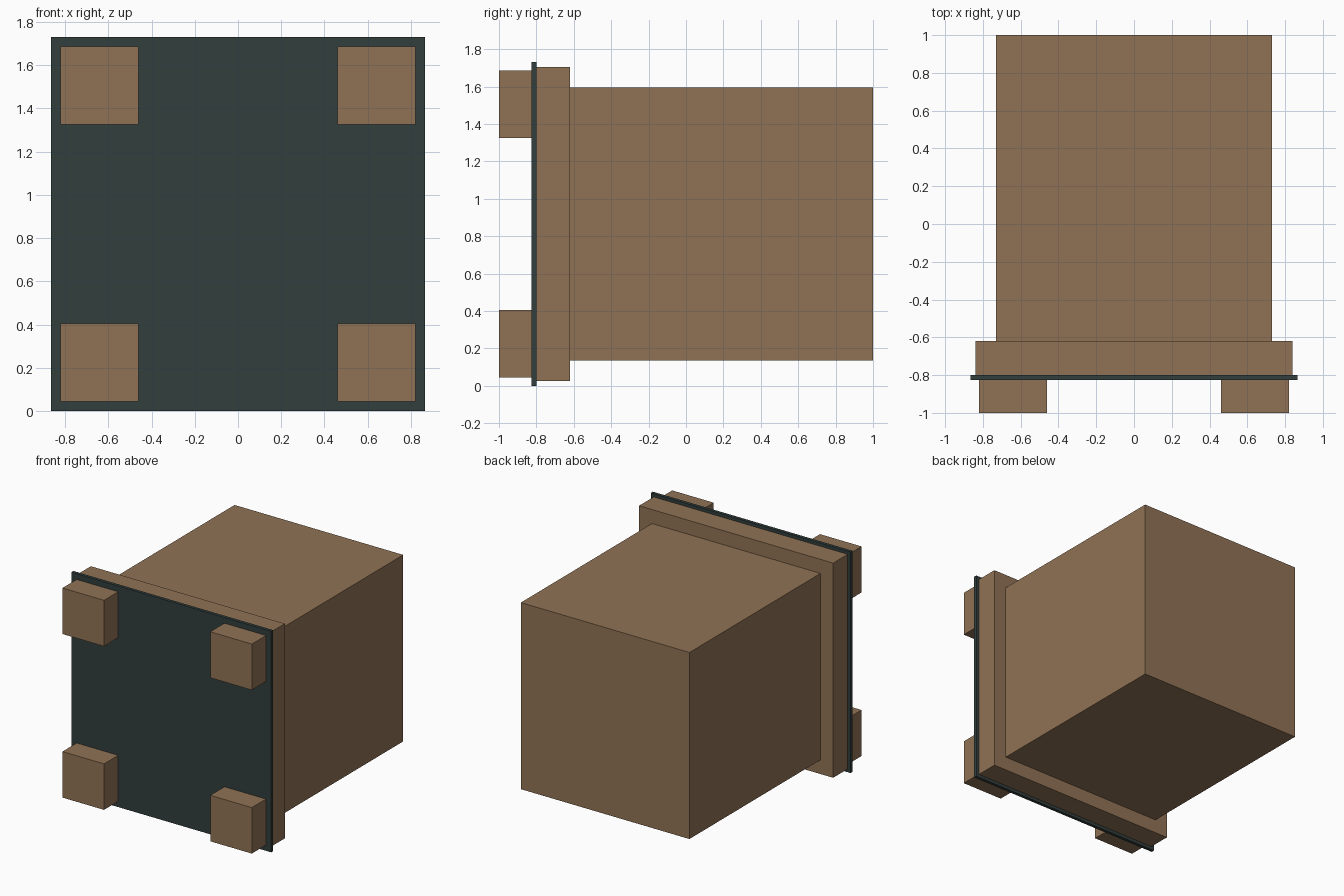
import bpy

if "Cube" in bpy.data.objects:
    bpy.data.objects.remove(bpy.data.objects["Cube"])


def material(name, color):
    m = bpy.data.materials.new(name)
    m.diffuse_color = (*color, 1)
    m.use_nodes = True
    m.node_tree.nodes["Principled BSDF"].inputs["Base Color"].default_value = m.diffuse_color
    return m


wood = material("brown", (0.28, 0.17, 0.09))
dark = material("dark_green", (0.032, 0.05, 0.047))


def box(name, lo, hi, mat):
    bpy.ops.mesh.primitive_cube_add(
        size=1, location=[(a + b) / 2 for a, b in zip(lo, hi)])
    ob = bpy.context.object
    ob.name = name
    ob.scale = [b - a for a, b in zip(lo, hi)]
    bpy.ops.object.transform_apply(location=False, rotation=False, scale=True)
    ob.data.materials.append(mat)
    return ob


MID = 0.865  # height of the model's centre line

# Main block, stepped collar and thin dark plate
box("main_block", (-0.73, -0.62, MID - 0.73), (0.73, 1.0, MID + 0.73), wood)
box("collar", (-0.84, -0.80, MID - 0.84), (0.84, -0.62, MID + 0.84), wood)
box("plate", (-0.865, -0.825, 0), (0.865, -0.80, 2 * MID), dark)

# Four corner feet on the plate
for side, sx in (("left", -1), ("right", 1)):
    for level, sz in (("lower", -1), ("upper", 1)):
        x, z = sx * 0.64, MID + sz * 0.64
        box(f"{level}_{side}_foot", (x - 0.18, -1.0, z - 0.18),
            (x + 0.18, -0.825, z + 0.18), wood)
